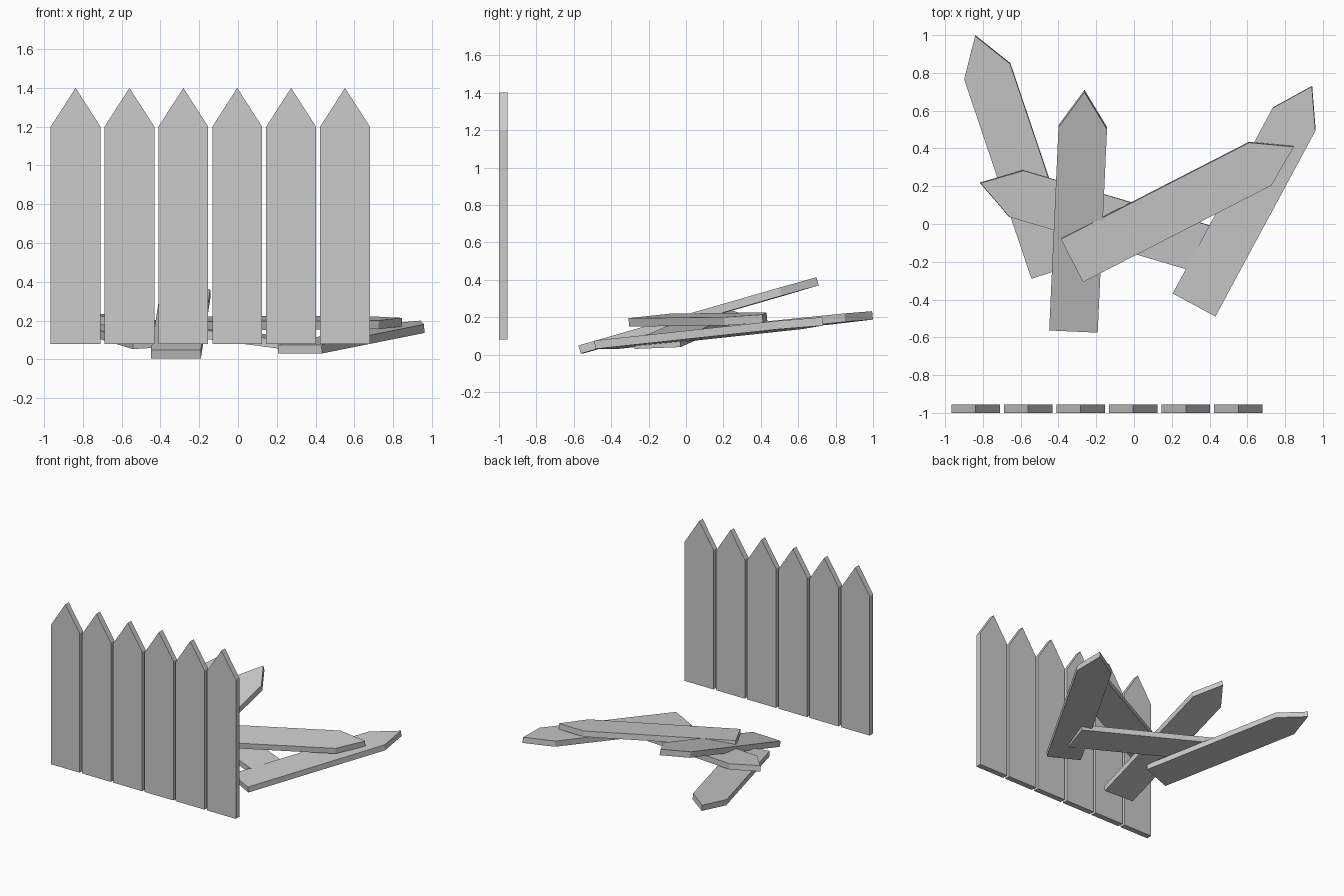
import bpy, bmesh
from mathutils import Matrix, Vector

if "Cube" in bpy.data.objects:
    bpy.data.objects.remove(bpy.data.objects["Cube"])

W, L, SHOULDER, T = 0.257, 1.32, 1.12, 0.045


def picket(name, base, tip, up, roll=0.0):
    """Pointed board: base and tip lie on its lower face, roll is the rise of its left edge."""
    y = (Vector(tip) - Vector(base)).normalized()
    x = y.cross(Vector(up)).normalized()
    x = Matrix.Rotation(-roll / W, 3, y).transposed() @ x if x.z != 0 else x
    if roll:
        x = (x - Vector(up) * (roll / W))
        x = (x - y * x.dot(y)).normalized()
    z = x.cross(y)
    rot = Matrix((x, y, z)).transposed().to_4x4()

    bm = bmesh.new()
    outline = [(-W/2, 0), (W/2, 0), (W/2, SHOULDER), (0, L), (-W/2, SHOULDER)]
    face = bm.faces.new([bm.verts.new((a, b, 0)) for a, b in outline])
    res = bmesh.ops.extrude_face_region(bm, geom=[face])
    moved = [v for v in res["geom"] if isinstance(v, bmesh.types.BMVert)]
    bmesh.ops.translate(bm, vec=(0, 0, T), verts=moved)
    bmesh.ops.recalc_face_normals(bm, faces=bm.faces)
    me = bpy.data.meshes.new(name)
    bm.to_mesh(me)
    bm.free()
    ob = bpy.data.objects.new(name, me)
    ob.matrix_world = Matrix.Translation(base) @ rot
    bpy.context.collection.objects.link(ob)


# standing fence row
for i in range(6):
    cx = -0.838 + 0.278 * i
    picket(f"standing_picket_{i + 1}", (cx, -0.955, 0.08), (cx, -0.955, 1.40), (0, -1, 0))

# loose pile of fallen boards: base, tip, rise of left edge
fallen = [
    ((-0.42, -0.245, 0.06), (-0.84, 1.0, 0.187), -0.015),
    ((0.439, -0.152, 0.035), (-0.82, 0.22, 0.20), -0.01),
    ((0.32, -0.425, 0.03), (0.945, 0.735, 0.155), 0.0),
    ((-0.32, -0.557, 0.005), (-0.262, 0.71, 0.37), 0.0),
    ((-0.33, -0.19, 0.162), (0.84, 0.41, 0.169), 0.025),
]
for i, (base, tip, roll) in enumerate(fallen):
    picket(f"fallen_picket_{i + 1}", base, tip, (0, 0, 1), roll)
